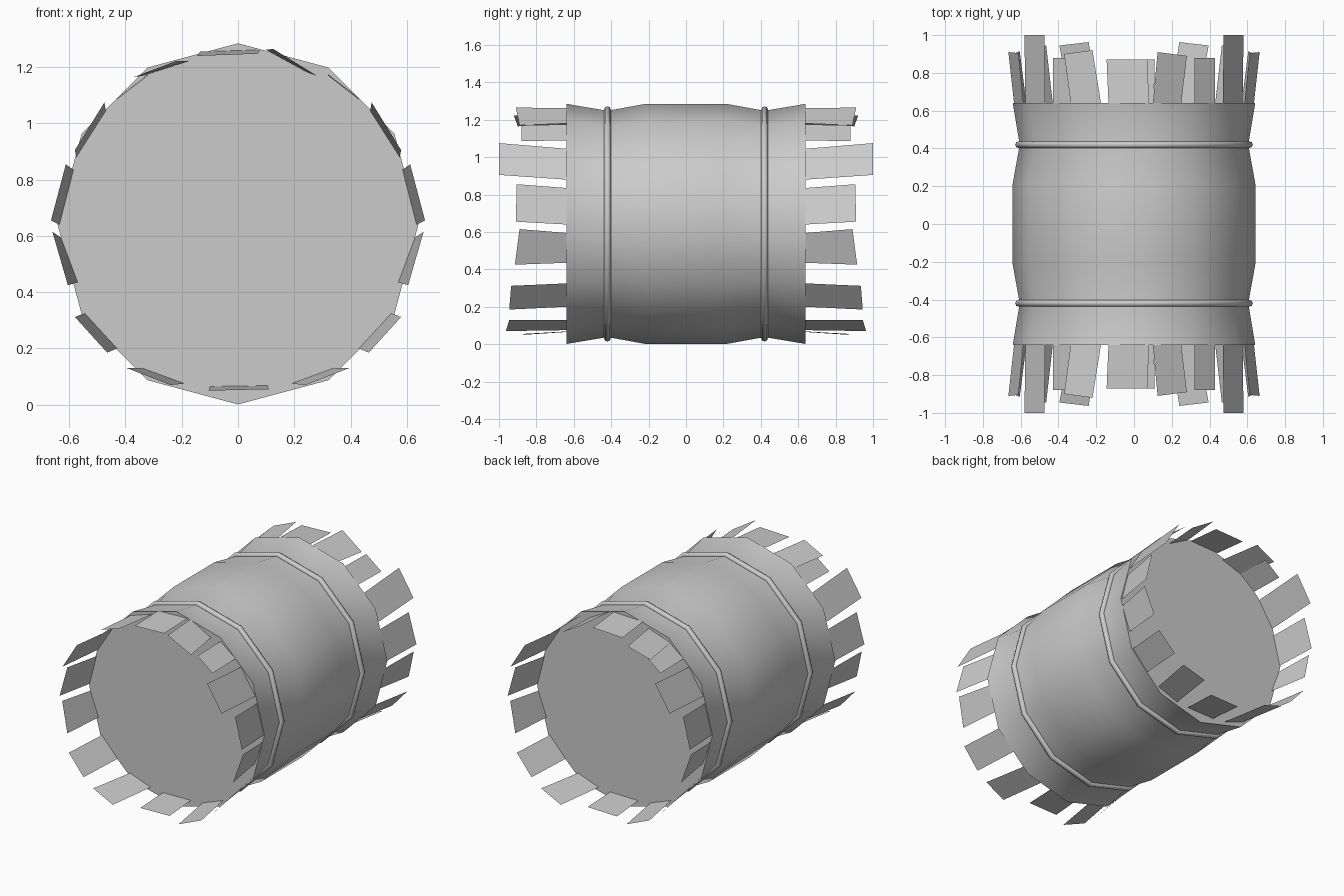
import bpy, bmesh, math

if "Cube" in bpy.data.objects:
    bpy.data.objects.remove(bpy.data.objects["Cube"])

CZ, SIDES = 0.643, 12


def make_object(name, bm, smooth=0):
    bmesh.ops.recalc_face_normals(bm, faces=bm.faces)
    me = bpy.data.meshes.new(name)
    bm.to_mesh(me)
    bm.free()
    ob = bpy.data.objects.new(name, me)
    bpy.context.collection.objects.link(ob)
    if smooth:
        bpy.ops.object.select_all(action='DESELECT')
        ob.select_set(True)
        bpy.context.view_layer.objects.active = ob
        bpy.ops.object.shade_smooth_by_angle(angle=math.radians(smooth))
    return ob


def lathe(name, profile, closed, smooth):
    """Revolve (radius, y) points about the y axis; open profiles get end caps."""
    bm = bmesh.new()
    rings = []
    for r, y in profile:
        rings.append([bm.verts.new((r * math.sin(a), y, CZ + r * math.cos(a)))
                      for a in (2 * math.pi * i / SIDES for i in range(SIDES))])
    pairs = list(zip(rings, rings[1:]))
    if closed:
        pairs.append((rings[-1], rings[0]))
    else:
        bm.faces.new(rings[0])
        bm.faces.new(rings[-1])
    for a, b in pairs:
        for i in range(SIDES):
            j = (i + 1) % SIDES
            bm.faces.new((a[i], a[j], b[j], b[i]))
    return make_object(name, bm, smooth)


# Main bale body, pinched under the two bands
half = [(0.642, 0.64), (0.605, 0.42), (0.642, 0.215)]
lathe("bale_body", [(r, -y) for r, y in half] + half[::-1], False, 40)

# Binding bands
for label, y0 in (("front", -0.42), ("back", 0.42)):
    tube = [(0.611 + 0.018 * math.cos(t), y0 + 0.018 * math.sin(t))
            for t in (math.pi * k / 4 for k in range(8))]
    lathe(label + "_band", tube, True, 50)

# Loose flaps: outer edge x,z,y twice, then inner edge x,z twice
paired = [
    ((-.43, 1.085, .88), (-.32, 1.17, .88), (-.43, 1.09), (-.32, 1.175)),
    ((-.58, .905, 1.0), (-.475, 1.075, 1.0), (-.575, .88), (-.47, 1.045)),
    ((-.665, .655, .91), (-.612, .855, .905), (-.635, .64), (-.585, .835)),
    ((-.605, .425, .915), (-.66, .615, .89), (-.57, .435), (-.63, .595)),
    ((-.465, .185, .945), (-.58, .312, .935), (-.43, .20), (-.545, .325)),
    ((-.24, .07, .963), (-.395, .13, .945), (-.19, .075), (-.34, .13)),
]
single = [
    ((-.145, 1.24, .87), (.07, 1.248, .87), (-.135, 1.255), (.08, 1.262)),
    ((-.105, .05, .87), (.11, .055, .87), (-.1, .065), (.105, .068)),
    ((-.37, 1.165, .90), (-.22, 1.222, .92), (-.335, 1.17), (-.175, 1.222)),
    ((.125, 1.265, .91), (.28, 1.17, .89), (.10, 1.262), (.25, 1.18)),
]
flaps = [(f, 1) for f in single] + [(f, s) for f in paired for s in (1, -1)]
for label, d in (("front", -1), ("back", 1)):
    bm = bmesh.new()
    for (o1, o2, i1, i2), s in flaps:
        pts = [o1, o2, (*i2, 0.64), (*i1, 0.64)]
        bm.faces.new([bm.verts.new((s * x, d * y, z)) for x, z, y in pts])
    make_object(label + "_flaps", bm)
